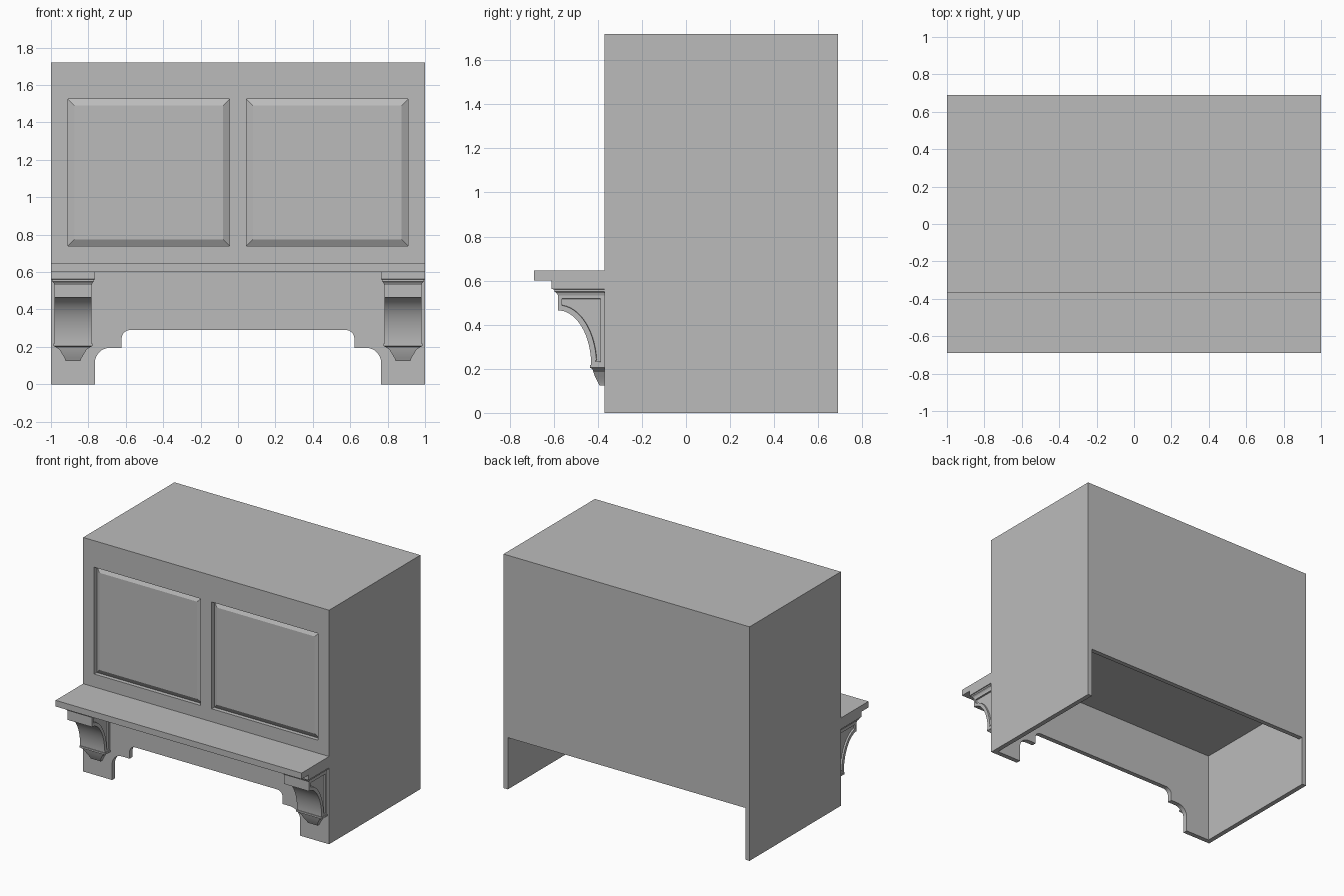
import bpy, bmesh
from math import sin, cos, pi
from mathutils import Vector

old = bpy.data.objects.get("Cube")
if old:
    bpy.data.objects.remove(old, do_unlink=True)

grey = bpy.data.materials.new("plain grey")
grey.use_nodes = True
grey.diffuse_color = (0.5, 0.5, 0.5, 1)
grey.node_tree.nodes["Principled BSDF"].inputs["Base Color"].default_value = (0.5, 0.5, 0.5, 1)

FRONT, BACK, TOP, WALL = -0.37, 0.69, 1.72, 0.035
CORBEL_X = 0.882


def finish(bm, name):
    bmesh.ops.recalc_face_normals(bm, faces=bm.faces)
    mesh = bpy.data.meshes.new(name)
    bm.to_mesh(mesh)
    bm.free()
    mesh.materials.append(grey)
    obj = bpy.data.objects.new(name, mesh)
    bpy.context.collection.objects.link(obj)
    return obj


def activate(obj):
    bpy.ops.object.select_all(action='DESELECT')
    obj.select_set(True)
    bpy.context.view_layer.objects.active = obj


def prism(points, along):
    """Extrude a closed outline along a vector."""
    bm = bmesh.new()
    face = bm.faces.new([bm.verts.new(p) for p in points])
    out = bmesh.ops.extrude_face_region(bm, geom=[face], use_keep_orig=True)
    moved = [v for v in out["geom"] if isinstance(v, bmesh.types.BMVert)]
    bmesh.ops.translate(bm, verts=moved, vec=along)
    bmesh.ops.recalc_face_normals(bm, faces=bm.faces)
    return bm


def box(x0, x1, y0, y1, z0, z1):
    outline = [(x0, y0, z0), (x1, y0, z0), (x1, y0, z1), (x0, y0, z1)]
    return prism(outline, Vector((0, y1 - y0, 0)))


def stack(name, sections):
    """Rectangular sections (height, half width, front) joined down the wall."""
    bm = bmesh.new()
    rings = []
    for z, half, front in sections:
        corners = ((-half, FRONT), (half, FRONT), (half, front), (-half, front))
        rings.append([bm.verts.new((CORBEL_X + x, y, z)) for x, y in corners])
    for a, b in zip(rings, rings[1:]):
        for i in range(4):
            j = (i + 1) % 4
            bm.faces.new((a[i], a[j], b[j], b[i]))
    bm.faces.new(rings[0])
    bm.faces.new(rings[-1])
    return finish(bm, name)


def cut(target, bm):
    cutter = finish(bm, "cutter")
    cutter.hide_render = True
    mod = target.modifiers.new("cut", 'BOOLEAN')
    mod.operation, mod.solver, mod.object = 'DIFFERENCE', 'EXACT', cutter
    activate(target)
    bpy.ops.object.modifier_apply(modifier=mod.name)
    bpy.data.objects.remove(cutter, do_unlink=True)


def arc(cx, cz, rx, rz, start, end, n=8):
    steps = [start + (end - start) * i / n for i in range(n + 1)]
    return [(cx + rx * cos(a), cz + rz * sin(a)) for a in steps]


# Cabinet: hollow below, open at the back near the floor
cabinet = finish(box(-1, 1, FRONT, BACK, 0, TOP), "cabinet")
inner = 1 - WALL
cut(cabinet, box(-inner, inner, FRONT + WALL, BACK - WALL, -0.1, 0.68))
cut(cabinet, box(-inner, inner, 0.5, 0.8, -0.1, 0.38))

# Stepped opening with rounded corners in the front apron
half = [(0.765, -0.1)]
half += arc(0.685, 0.115, 0.08, 0.08, 0, pi / 2)
half += [(0.622, 0.195)]
half += arc(0.577, 0.245, 0.045, 0.045, 0, pi / 2)
outline = half + [(-x, z) for x, z in reversed(half)]
cut(cabinet, prism([(x, -0.5, z) for x, z in outline], Vector((0, 0.3, 0))))

# Two raised panels set in shallow recesses
for x0, x1 in ((-0.91, -0.045), (0.045, 0.91)):
    bm = box(x0, x1, FRONT - 0.1, FRONT + 0.03, 0.74, 1.525)
    floor = [f for f in bm.faces if f.normal.y > 0.9]
    bmesh.ops.inset_region(bm, faces=floor, thickness=0.05)
    for v in {v for f in floor for v in f.verts}:
        v.co.y -= 0.02
    cut(cabinet, bm)

# Shelf
shelf = finish(box(-1, 1, -0.69, FRONT, 0.6, 0.645), "shelf")

# Corbels: cap, scooped body with sunken sides, collar and foot
cap = stack("corbel_cap", [
    (0.6, 0.118, -0.61), (0.562, 0.118, -0.61), (0.56, 0.112, -0.597),
    (0.55, 0.112, -0.597), (0.543, 0.104, -0.587), (0.532, 0.1, -0.58)])

profile = [(FRONT, 0.535), (-0.58, 0.535)]
profile += arc(-0.58, 0.215, 0.15, 0.25, pi / 2, 0, 16)
profile += [(FRONT, 0.215)]
bm = prism([(CORBEL_X - 0.1, y, z) for y, z in profile], Vector((0.2, 0, 0)))
sides = [f for f in bm.faces if abs(f.normal.x) > 0.9]
bmesh.ops.inset_individual(bm, faces=sides, thickness=0.024)
bmesh.ops.inset_individual(bm, faces=sides, thickness=0.002, depth=-0.012)
body = finish(bm, "corbel_body")

foot = stack("corbel_foot", [
    (0.218, 0.104, -0.435), (0.205, 0.104, -0.435), (0.2, 0.094, -0.425),
    (0.185, 0.072, -0.42), (0.165, 0.06, -0.413), (0.14, 0.045, -0.4),
    (0.125, 0.04, -0.393)])

for part in (cap, body, foot):
    mirror = part.modifiers.new("mirror", 'MIRROR')
    mirror.use_axis = (True, False, False)
    activate(part)
    bpy.ops.object.modifier_apply(modifier=mirror.name)
    bpy.ops.object.shade_smooth_by_angle(angle=pi / 9)
